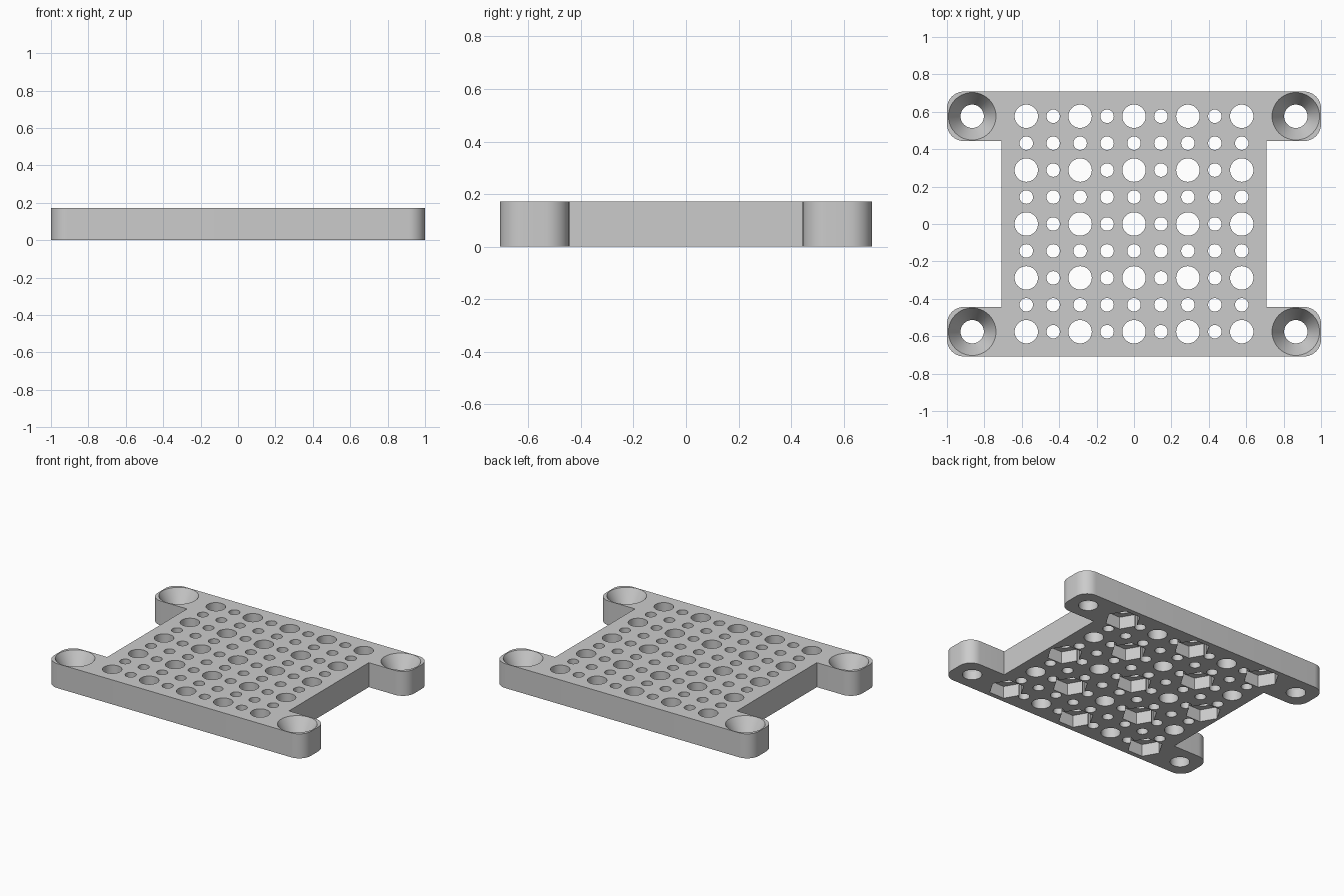
import bpy, bmesh, math
from mathutils import Vector

if "Cube" in bpy.data.objects:
    bpy.data.objects.remove(bpy.data.objects["Cube"], do_unlink=True)

HEIGHT = 0.172
PITCH = 0.144
LIP = 0.02          # how far cutters stick out past the plate
BIG, SMALL = 0.0625, 0.036
SCREW = (0.865, 0.576)

grey = bpy.data.materials.new("light grey")
grey.use_nodes = True
tone = (0.6, 0.6, 0.6, 1)
grey.diffuse_color = tone
grey.node_tree.nodes["Principled BSDF"].inputs["Base Color"].default_value = tone


def make_object(name, bm):
    bmesh.ops.recalc_face_normals(bm, faces=bm.faces)
    mesh = bpy.data.meshes.new(name)
    bm.to_mesh(mesh)
    bm.free()
    obj = bpy.data.objects.new(name, mesh)
    bpy.context.collection.objects.link(obj)
    mesh.materials.append(grey)
    return obj


def lathe(bm, x, y, profile, sides, turn=0.0):
    """Closed solid of revolution from (radius, z) pairs, bottom to top."""
    rings = []
    for r, z in profile:
        rings.append([bm.verts.new((x + r * math.cos(turn + math.tau * i / sides),
                                    y + r * math.sin(turn + math.tau * i / sides), z))
                      for i in range(sides)])
    bm.faces.new(rings[0][::-1])
    bm.faces.new(rings[-1])
    for low, high in zip(rings, rings[1:]):
        for i in range(sides):
            j = (i + 1) % sides
            bm.faces.new((low[i], low[j], high[j], high[i]))


def rounded(corner, before, after, radius, steps=10):
    """Arc replacing a right-angled corner."""
    a = (Vector(before) - Vector(corner)).normalized() * radius
    b = (Vector(after) - Vector(corner)).normalized() * radius
    centre = Vector(corner) + a + b
    return [centre - b * math.cos(t) - a * math.sin(t)
            for t in (math.pi / 2 * i / steps for i in range(steps + 1))]


# Plate outline: square body with a rounded ear at each corner
outer, inner = (1.0, 0.708), (0.708, 0.444)
quarter = [Vector(inner)]
quarter += rounded((outer[0], inner[1]), inner, outer, 0.09)
quarter += rounded(outer, (outer[0], inner[1]), (0, outer[1]), 0.09)
half = quarter + [Vector((-p.x, p.y)) for p in reversed(quarter)]
outline = half + [Vector((p.x, -p.y)) for p in reversed(half)]
bm = bmesh.new()
base = bm.faces.new([bm.verts.new((p.x, p.y, 0)) for p in outline])
top = bmesh.ops.extrude_face_region(bm, geom=[base])["geom"]
bmesh.ops.translate(bm, vec=(0, 0, HEIGHT),
                    verts=[v for v in top if isinstance(v, bmesh.types.BMVert)])
plate = make_object("mounting_plate", bm)

# Grid of alternating large and small through holes, plus nut pockets below
holes, pockets = bmesh.new(), bmesh.new()
for i in range(-4, 5):
    for j in range(-4, 5):
        large = i % 2 == 0 and j % 2 == 0
        r = BIG if large else SMALL
        lathe(holes, i * PITCH, j * PITCH, [(r, -LIP), (r, HEIGHT + LIP)], 32 if large else 24)
        if large and (i + j) % 4 == 0:
            lathe(pockets, i * PITCH, j * PITCH, [(0.115, -LIP), (0.115, HEIGHT / 2)], 6)

# Countersunk screw holes in the ears
flare = 0.127 - BIG
for sx in (-1, 1):
    for sy in (-1, 1):
        lathe(holes, sx * SCREW[0], sy * SCREW[1],
              [(BIG, -LIP), (BIG, 0.06), (0.127, HEIGHT), (0.127, HEIGHT + LIP)], 48)

# Cut the plate, then discard the cutters
bpy.context.view_layer.objects.active = plate
for name, cutter_bm in (("hole_cutter", holes), ("pocket_cutter", pockets)):
    cutter = make_object(name, cutter_bm)
    cutter.hide_render = True
    mod = plate.modifiers.new(name, "BOOLEAN")
    mod.operation = "DIFFERENCE"
    mod.solver = "EXACT"
    mod.object = cutter
    bpy.ops.object.modifier_apply(modifier=mod.name)
    bpy.data.objects.remove(cutter, do_unlink=True)

bpy.ops.object.select_all(action="DESELECT")
plate.select_set(True)
bpy.ops.object.shade_smooth_by_angle(angle=math.radians(25))
